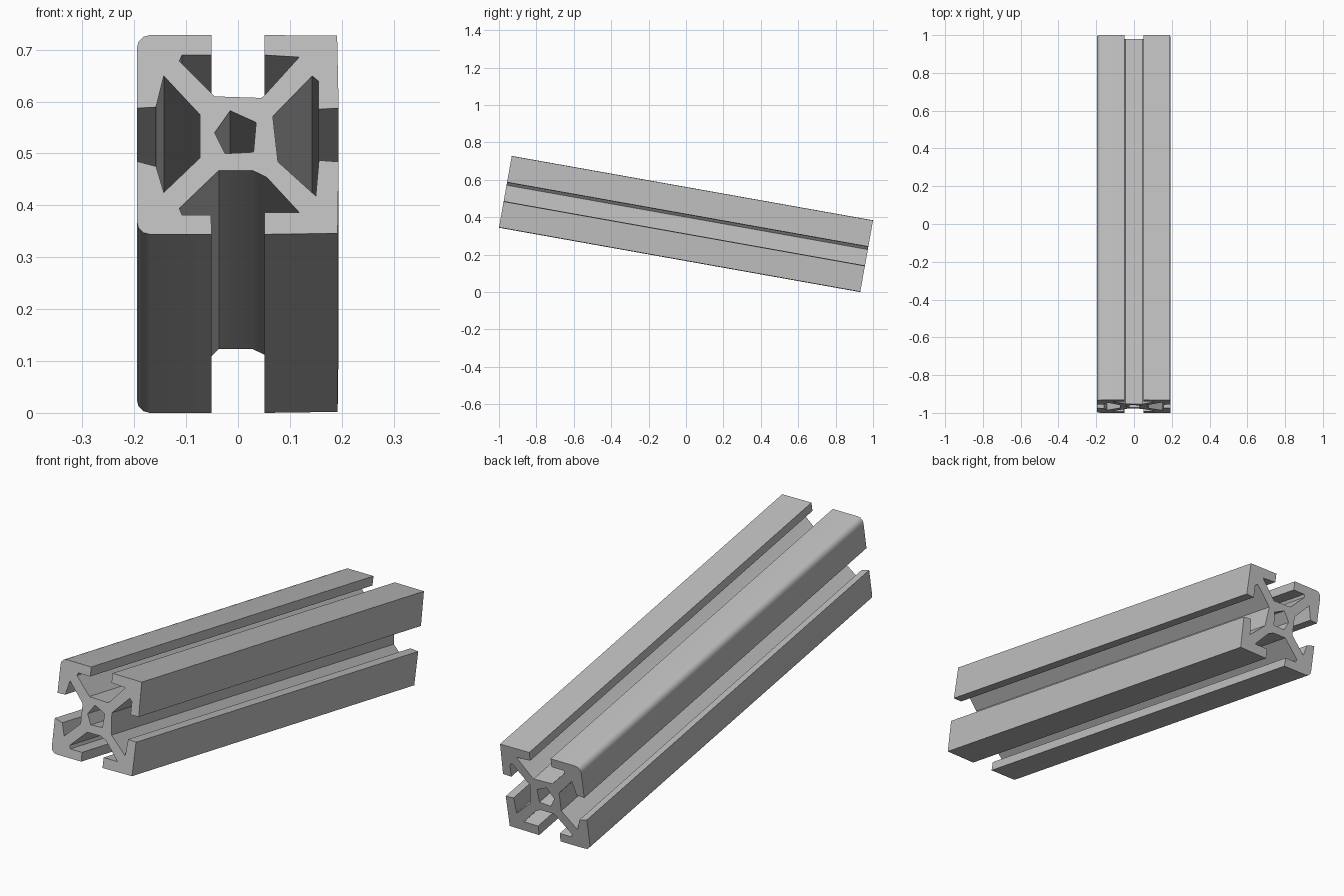
import bpy
import bmesh
import math
from mathutils import Vector

cube = bpy.data.objects.get("Cube")
if cube:
    bpy.data.objects.remove(cube, do_unlink=True)

LENGTH = 1.962
TILT = math.radians(10.1)
CENTRE_HEIGHT = 0.364
UNIT = 0.001  # profile points are in thousandths


def make_material(name, value):
    """One flat grey, shown in viewport and render."""
    material = bpy.data.materials.new(name)
    material.use_nodes = True
    colour = (value, value, value, 1.0)
    material.diffuse_color = colour
    shader = material.node_tree.nodes["Principled BSDF"]
    shader.inputs["Base Color"].default_value = colour
    return material


def rounded_corner(cx, cz, radius, start, steps=3):
    """Points of a quarter circle, clockwise from the start angle in degrees."""
    points = []
    for i in range(steps + 1):
        angle = math.radians(start - 90 * i / steps)
        points.append((cx + radius * math.cos(angle),
                       cz + radius * math.sin(angle)))
    return points


def add_loop(bm, points, y):
    """Closed loop of edges in the end plane of the bar."""
    verts = [bm.verts.new(Vector((x * UNIT, y, z * UNIT))) for x, z in points]
    return [bm.edges.new((a, b)) for a, b in zip(verts, verts[1:] + verts[:1])]


# Undercut slots, one on each side, listed clockwise round the section
top_slot = [(-51, 195), (-51, 156), (-108, 156), (-113, 144), (-45, 75),
            (45, 72), (52, 78), (118, 152), (51, 156), (51, 195)]
right_slot = [(194, 52), (155, 50), (155, 105), (143, 115), (67, 36),
              (77, -53), (150, -120), (156, -50), (194, -53)]
bottom_slot = [(51, -195), (51, -152), (118, -152), (55, -83), (28, -70),
               (-37, -70), (-113, -144), (-108, -157), (-52, -157), (-51, -195)]
left_slot = [(-195, -52), (-158, -62), (-143, -113), (-73, -45),
             (-73, 39), (-143, 115), (-158, 54), (-195, 52)]

# Two square corners on one side, two rounded corners on the other
outline = (top_slot + [(191, 194)] + right_slot + [(192, -193)] + bottom_slot
           + rounded_corner(-170, -170, 25, 270)
           + left_slot
           + rounded_corner(-170, 170, 25, 180))

# Irregular bore through the core
bore = [(-45, 4), (-15, 47), (35, 24), (30, -34), (-25, -37)]

# Fill the section and extrude it along the bar
bm = bmesh.new()
edges = add_loop(bm, outline, -LENGTH / 2) + add_loop(bm, bore, -LENGTH / 2)
bmesh.ops.triangle_fill(bm, edges=edges, use_beauty=True)
bmesh.ops.dissolve_limit(bm, angle_limit=0.01, verts=[], edges=bm.edges[:])
result = bmesh.ops.extrude_face_region(bm, geom=bm.faces[:], use_keep_orig=True)
end_verts = [g for g in result["geom"] if isinstance(g, bmesh.types.BMVert)]
bmesh.ops.translate(bm, vec=(0, LENGTH, 0), verts=end_verts)
bmesh.ops.recalc_face_normals(bm, faces=bm.faces[:])

mesh = bpy.data.meshes.new("slotted_bar")
bm.to_mesh(mesh)
bm.free()
mesh.materials.append(make_material("aluminium_grey", 0.52))

# Place the bar tilted, front end raised
bar = bpy.data.objects.new("slotted_bar", mesh)
bpy.context.collection.objects.link(bar)
bar.rotation_euler.x = -TILT
bar.location.z = CENTRE_HEIGHT

# Smooth only the rounded corners
bpy.ops.object.select_all(action="DESELECT")
bar.select_set(True)
bpy.context.view_layer.objects.active = bar
bpy.ops.object.shade_smooth_by_angle(angle=math.radians(35))
